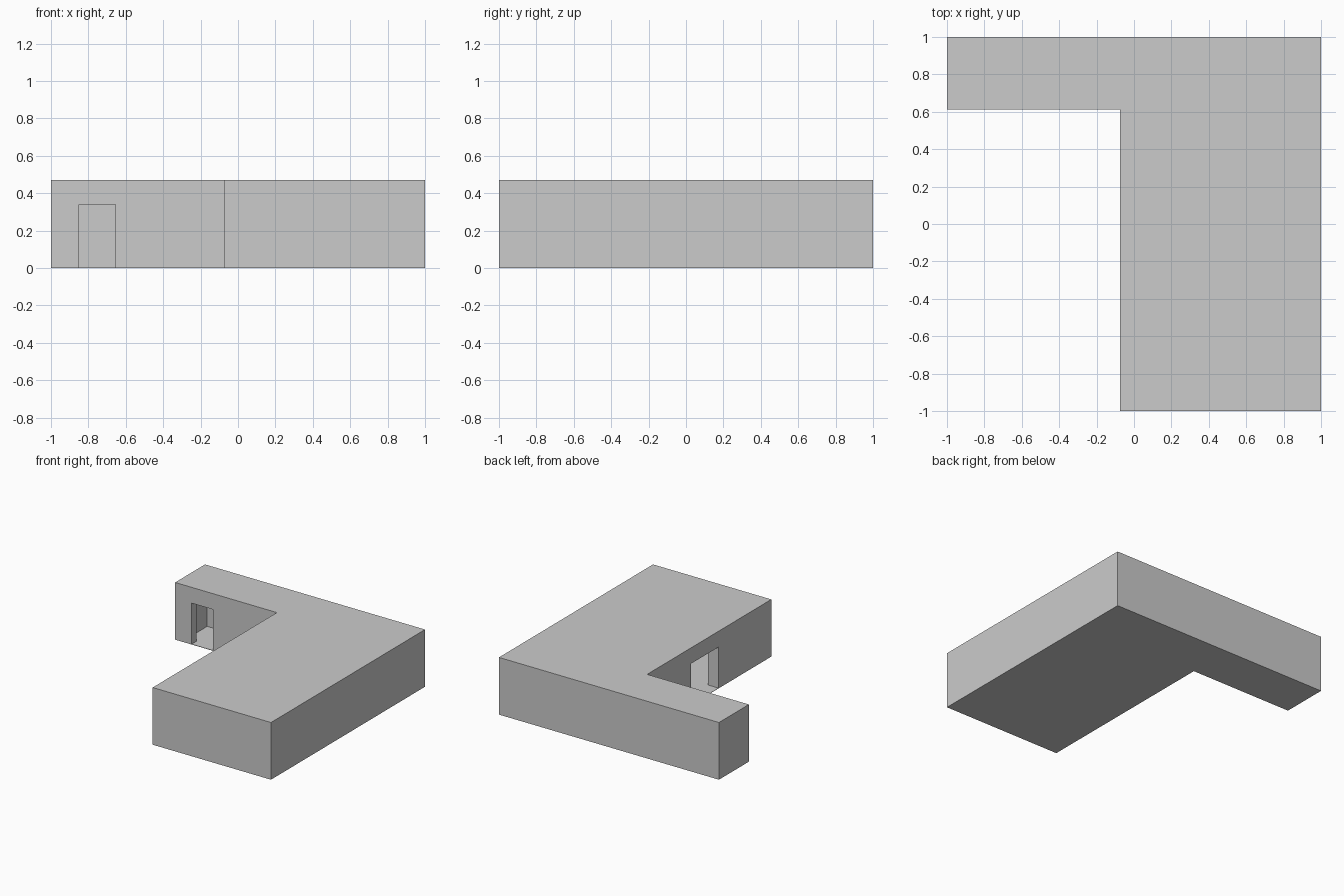
import bpy, bmesh

if "Cube" in bpy.data.objects:
    bpy.data.objects.remove(bpy.data.objects["Cube"])

H = 0.47        # building height
WALL = 0.065    # outer wall and roof thickness
FLOOR = 0.003   # very thin floor sheet
DOOR_TOP = 0.34


def prism(name, outline, z0, z1):
    """Extrude a flat outline from z0 to z1."""
    bm = bmesh.new()
    face = bm.faces.new([bm.verts.new((x, y, z0)) for x, y in outline])
    ext = bmesh.ops.extrude_face_region(bm, geom=[face])
    top = [v for v in ext["geom"] if isinstance(v, bmesh.types.BMVert)]
    bmesh.ops.translate(bm, vec=(0, 0, z1 - z0), verts=top)
    bmesh.ops.recalc_face_normals(bm, faces=bm.faces)
    mesh = bpy.data.meshes.new(name)
    bm.to_mesh(mesh)
    bm.free()
    obj = bpy.data.objects.new(name, mesh)
    bpy.context.collection.objects.link(obj)
    return obj


def rect(x0, x1, y0, y1):
    return [(x0, y0), (x1, y0), (x1, y1), (x0, y1)]


def ell(left, right, front, back, inner_x, inner_y):
    """L-shaped plan: main wing on the right, narrow wing at the back left."""
    return [(inner_x, front), (right, front), (right, back),
            (left, back), (left, inner_y), (inner_x, inner_y)]


# L-shaped building
building = prism("building", ell(-1, 1, -1, 1, -0.075, 0.612), 0, H)

# Hollow interior and the two doorways
cutters = [
    prism("interior_cutter",
          ell(-1 + WALL, 1 - WALL, -1 + WALL, 1 - WALL, 0.02, 0.612 + WALL),
          FLOOR, H - WALL),
    prism("narrow_wing_door_cutter", rect(-0.85, -0.655, 0.5, 0.75), FLOOR, DOOR_TOP),
    prism("main_wing_door_cutter", rect(-0.2, 0.1, -0.315, 0.042), FLOOR, DOOR_TOP),
]
for cutter in cutters:
    mod = building.modifiers.new(cutter.name, 'BOOLEAN')
    mod.operation = 'DIFFERENCE'
    mod.solver = 'EXACT'
    mod.object = cutter
    cutter.hide_render = True
    cutter.hide_viewport = True
